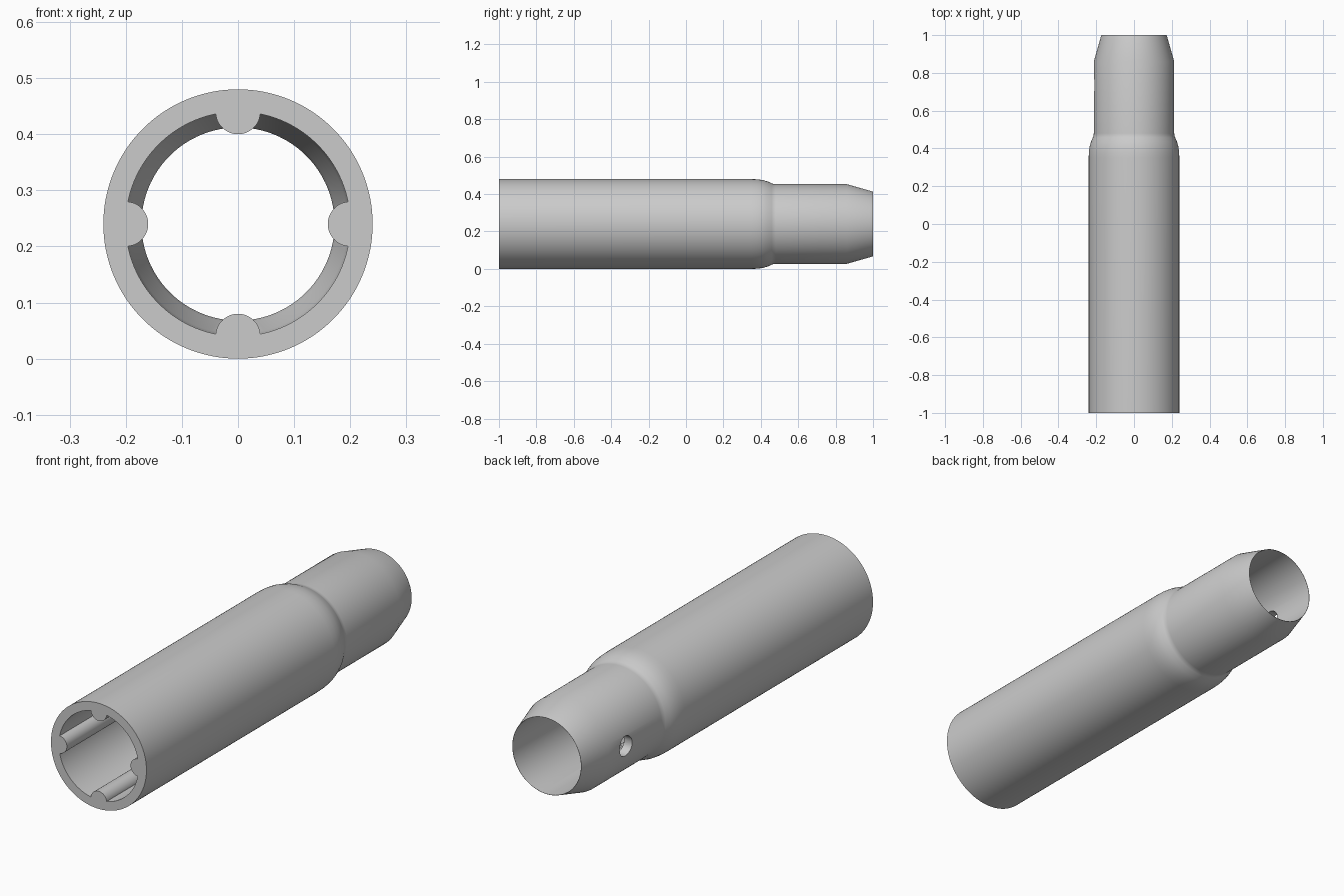
import bpy, bmesh, math
from mathutils import Matrix, Vector

if "Cube" in bpy.data.objects:
    bpy.data.objects.remove(bpy.data.objects["Cube"])

AXIS_Z = 0.24
grey = bpy.data.materials.new("matte grey")
grey.use_nodes = True
colour = (0.6, 0.6, 0.6, 1)
grey.diffuse_color = colour
grey.node_tree.nodes["Principled BSDF"].inputs["Base Color"].default_value = colour


def make_object(name, bm):
    bmesh.ops.recalc_face_normals(bm, faces=bm.faces)
    mesh = bpy.data.meshes.new(name)
    bm.to_mesh(mesh)
    bm.free()
    mesh.materials.append(grey)
    obj = bpy.data.objects.new(name, mesh)
    bpy.context.collection.objects.link(obj)
    return obj


def lathe(name, profile, sides):
    """Revolve a closed (radius, y) outline around the tube axis."""
    bm = bmesh.new()
    rings = []
    for i in range(sides):
        a = math.tau * i / sides
        rings.append([bm.verts.new((r * math.cos(a), y, AXIS_Z + r * math.sin(a)))
                      for r, y in profile])
    n = len(profile)
    for i in range(sides):
        here, there = rings[i], rings[(i + 1) % sides]
        for j in range(n):
            k = (j + 1) % n
            bm.faces.new((here[j], here[k], there[k], there[j]))
    return make_object(name, bm)


def apply_boolean(target, tool, operation):
    mod = target.modifiers.new(operation.lower(), 'BOOLEAN')
    mod.operation, mod.object, mod.solver = operation, tool, 'EXACT'
    bpy.context.view_layer.objects.active = target
    bpy.ops.object.modifier_apply(modifier=mod.name)
    bpy.data.objects.remove(tool)


# Tube wall: wide socket, rounded shoulder, narrow spigot with a tapered tip
outer = [(0.24, -1), (0.24, 0.35), (0.239, 0.38), (0.235, 0.41), (0.228, 0.435),
         (0.218, 0.458), (0.214, 0.467), (0.213, 0.48), (0.213, 0.86), (0.173, 1)]
inner = [(0.172, 1), (0.172, 0.44), (0.176, 0.42), (0.196, 0.35), (0.2, 0.32), (0.2, -1)]
tube = lathe("tube", outer + inner, 128)

# Four rounded ribs along the inside of the socket
for q in range(4):
    bm = bmesh.new()
    arc = [math.pi * i / 24 for i in range(25)]
    section = [(0.04 * math.cos(a), 0.2 - 0.04 * math.sin(a)) for a in arc]
    section += [(-0.04, 0.205), (0.04, 0.205)]
    face = bm.faces.new([bm.verts.new((x, -1, z)) for x, z in section])
    grown = bmesh.ops.extrude_face_region(bm, geom=[face], use_keep_orig=True)
    bmesh.ops.translate(bm, vec=Vector((0, 1.46, 0)),
                        verts=[v for v in grown["geom"] if isinstance(v, bmesh.types.BMVert)])
    turn = Matrix.Translation((0, 0, AXIS_Z)) @ Matrix.Rotation(q * math.pi / 2, 4, 'Y')
    bmesh.ops.transform(bm, matrix=turn, verts=bm.verts)
    apply_boolean(tube, make_object("rib", bm), 'UNION')

# Round locking hole through one side of the spigot
bm = bmesh.new()
place = Matrix.Translation((-0.2, 0.735, AXIS_Z)) @ Matrix.Rotation(math.pi / 2, 4, 'Y')
bmesh.ops.create_cone(bm, cap_ends=True, segments=32, radius1=0.045, radius2=0.045,
                      depth=0.2, matrix=place)
cutter = make_object("hole_cutter", bm)
cutter.hide_render = True
apply_boolean(tube, cutter, 'DIFFERENCE')

# Smooth shading with crisp rims
bpy.ops.object.select_all(action='DESELECT')
tube.select_set(True)
bpy.context.view_layer.objects.active = tube
bpy.ops.object.shade_smooth_by_angle(angle=math.radians(30))
